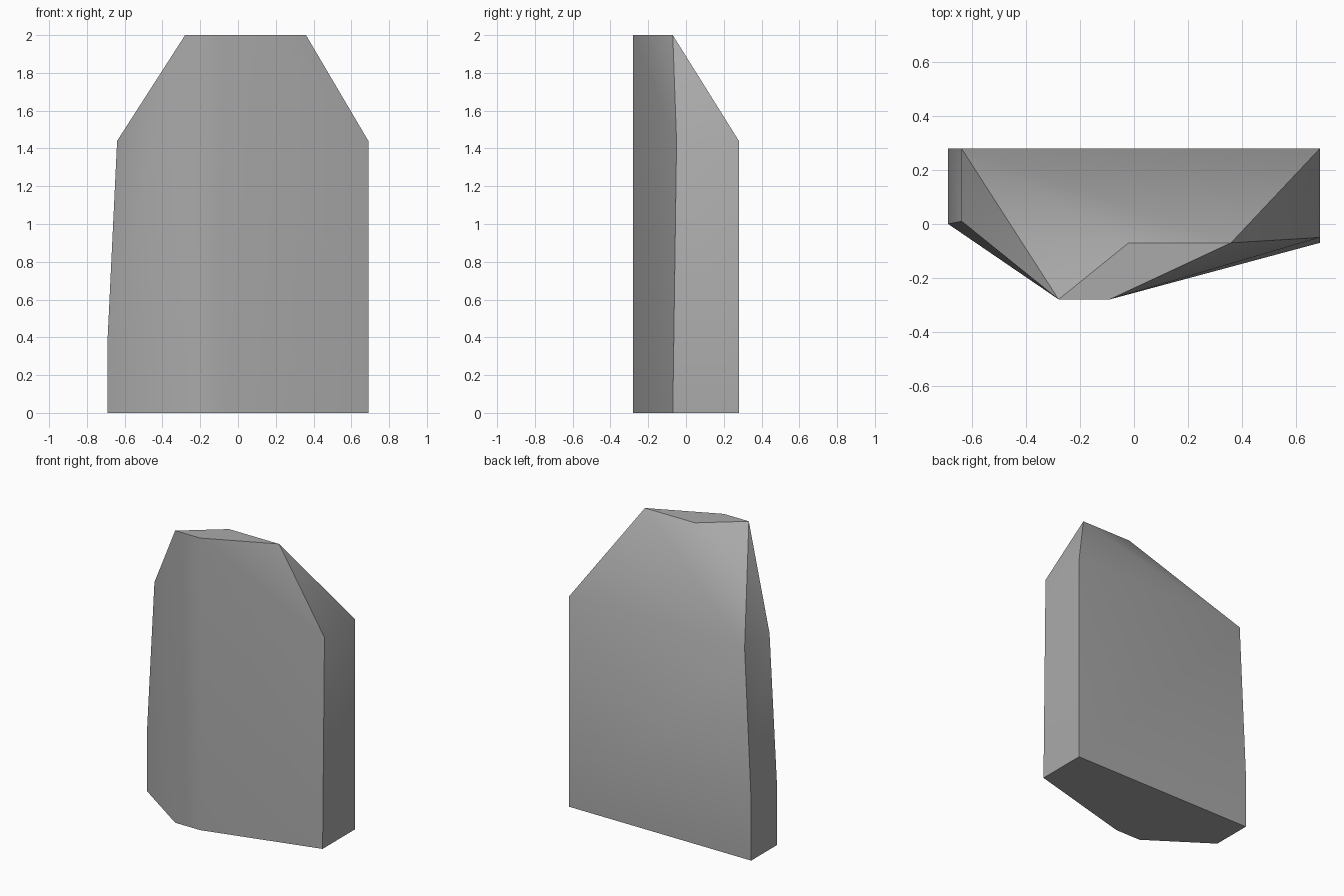
import bpy
import bmesh
import math

cube = bpy.data.objects.get("Cube")
if cube:
    bpy.data.objects.remove(cube, do_unlink=True)

# Stone colour
stone = bpy.data.materials.new("stone_grey")
stone.use_nodes = True
grey = (0.4, 0.4, 0.4, 1)
stone.diffuse_color = grey
bsdf = stone.node_tree.nodes["Principled BSDF"]
bsdf.inputs["Base Color"].default_value = grey
bsdf.inputs["Roughness"].default_value = 0.9

# Outlines of the rock at each height: the flat back is at +y
back = 0.28
front_ridge = [(-0.28, -back), (-0.09, -back)]
levels = {
    0.0: [(-0.69, back), (-0.69, 0.0), *front_ridge, (0.69, -0.07), (0.69, back)],
    0.4: [(-0.69, back), (-0.69, 0.0)],
    1.44: [(-0.64, back), (-0.64, 0.01), (0.69, -0.05), (0.69, back)],
    2.0: [*front_ridge, (0.36, -0.07), (-0.02, -0.07)],
}

# Chiselled rock as the hull of its outlines
bm = bmesh.new()
for z, outline in levels.items():
    for x, y in outline:
        bm.verts.new((x, y, z))
bmesh.ops.convex_hull(bm, input=bm.verts)
bmesh.ops.dissolve_limit(bm, angle_limit=math.radians(0.5),
                         verts=bm.verts, edges=bm.edges)
bmesh.ops.recalc_face_normals(bm, faces=bm.faces)

mesh = bpy.data.meshes.new("rock_slab")
bm.to_mesh(mesh)
bm.free()
mesh.materials.append(stone)
rock = bpy.data.objects.new("rock_slab", mesh)
bpy.context.collection.objects.link(rock)

# Soft front bends, crisp outer edges
bpy.ops.object.select_all(action="DESELECT")
rock.select_set(True)
bpy.context.view_layer.objects.active = rock
bpy.ops.object.shade_smooth_by_angle(angle=math.radians(35))
